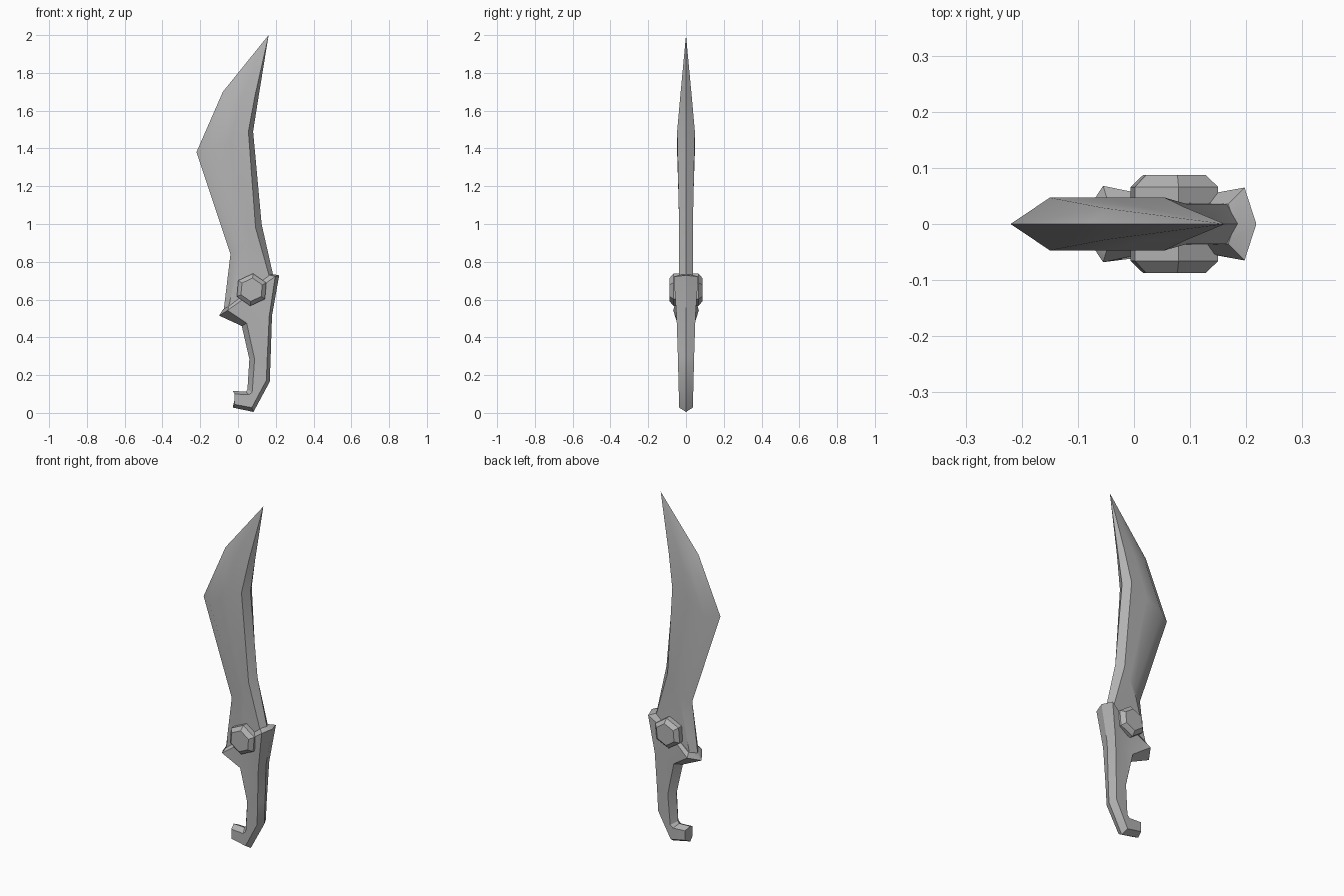
import bpy, bmesh, math
from mathutils import Vector

cube = bpy.data.objects.get("Cube")
if cube:
    bpy.data.objects.remove(cube, do_unlink=True)

steel = bpy.data.materials.new("grey steel")
steel.use_nodes = True
GREY = (0.45, 0.45, 0.45, 1)
steel.diffuse_color = GREY
steel.node_tree.nodes["Principled BSDF"].inputs["Base Color"].default_value = GREY


def finish(name, bm):
    bmesh.ops.remove_doubles(bm, verts=bm.verts, dist=0.0005)
    bmesh.ops.recalc_face_normals(bm, faces=bm.faces)
    mesh = bpy.data.meshes.new(name)
    bm.to_mesh(mesh)
    bm.free()
    mesh.materials.append(steel)
    ob = bpy.data.objects.new(name, mesh)
    bpy.context.collection.objects.link(ob)
    bpy.ops.object.select_all(action='DESELECT')
    ob.select_set(True)
    bpy.context.view_layer.objects.active = ob
    bpy.ops.object.shade_smooth_by_angle(angle=math.radians(30))
    return ob


def section(edge_l, face_l, face_r, edge_r, mid=None):
    """Closed ring: sharp edges on the centre plane, flat faces front and back."""
    a, b = Vector(face_l), Vector(face_r)
    m = (a + b) / 2
    if mid:
        m.z = mid
    side = [a, m, b]
    ring = [(edge_l[0], 0, edge_l[1])]
    ring += [(p.x, -p.z, p.y) for p in side]
    ring += [(edge_r[0], 0, edge_r[1])]
    ring += [(p.x, p.z, p.y) for p in reversed(side)]
    return ring


def loft(name, rings):
    bm = bmesh.new()
    loops = [[bm.verts.new(p) for p in r] for r in rings]
    n = len(loops[0])
    for lo, hi in zip(loops, loops[1:]):
        for i in range(n):
            j = (i + 1) % n
            bm.faces.new((lo[i], lo[j], hi[j], hi[i]))
    bm.faces.new(loops[0])
    bm.faces.new(loops[-1])
    bmesh.ops.dissolve_degenerate(bm, dist=0.0005, edges=bm.edges)
    return finish(name, bm)


# Blade: outer edge, face corners (x, z, half thickness), spine edge
tip = (0.162, 2.0)
loft("blade", [
    section(tip, (*tip, 0.0005), (*tip, 0.0005), tip),
    section((-0.08, 1.70), (-0.05, 1.66, 0.028), (0.09, 1.68, 0.03), (0.11, 1.68)),
    section((-0.22, 1.38), (-0.15, 1.38, 0.047), (0.055, 1.49, 0.047), (0.08, 1.49)),
    section((-0.04, 0.84), (0.02, 0.87, 0.03), (0.093, 0.98, 0.036), (0.125, 1.0)),
    section((-0.075, 0.55), (-0.05, 0.56, 0.04), (0.168, 0.715, 0.036), (0.187, 0.725)),
])

# Guard and hooked grip
loft("grip", [
    section((-0.078, 0.55), (-0.048, 0.565, 0.045), (0.168, 0.73, 0.036), (0.18, 0.735), 0.036),
    section((-0.10, 0.515), (-0.055, 0.543, 0.068), (0.197, 0.722, 0.065), (0.218, 0.728), 0.042),
    section((0.02, 0.46), (0.046, 0.475, 0.046), (0.165, 0.51, 0.05), (0.18, 0.515)),
    section((0.06, 0.285), (0.088, 0.285, 0.041), (0.155, 0.3, 0.043), (0.173, 0.3)),
    section((0.05, 0.125), (0.075, 0.11, 0.037), (0.15, 0.172, 0.04), (0.168, 0.165)),
    section((0.043, 0.113), (0.058, 0.096, 0.036), (0.073, 0.028, 0.036), (0.082, 0.005)),
    section((-0.028, 0.116), (-0.018, 0.1, 0.035), (-0.018, 0.045, 0.035), (-0.028, 0.028)),
])

# Chamfered hexagonal bolt running through the guard
bolt_rings = []
for y, r in ((-0.087, 0.062), (-0.066, 0.086), (0.066, 0.086), (0.087, 0.062)):
    angles = [math.radians(85 + 60 * k) for k in range(6)]
    bolt_rings.append([(0.072 + r * math.cos(a), y, 0.652 + r * math.sin(a)) for a in angles])
loft("guard_bolt", bolt_rings)
